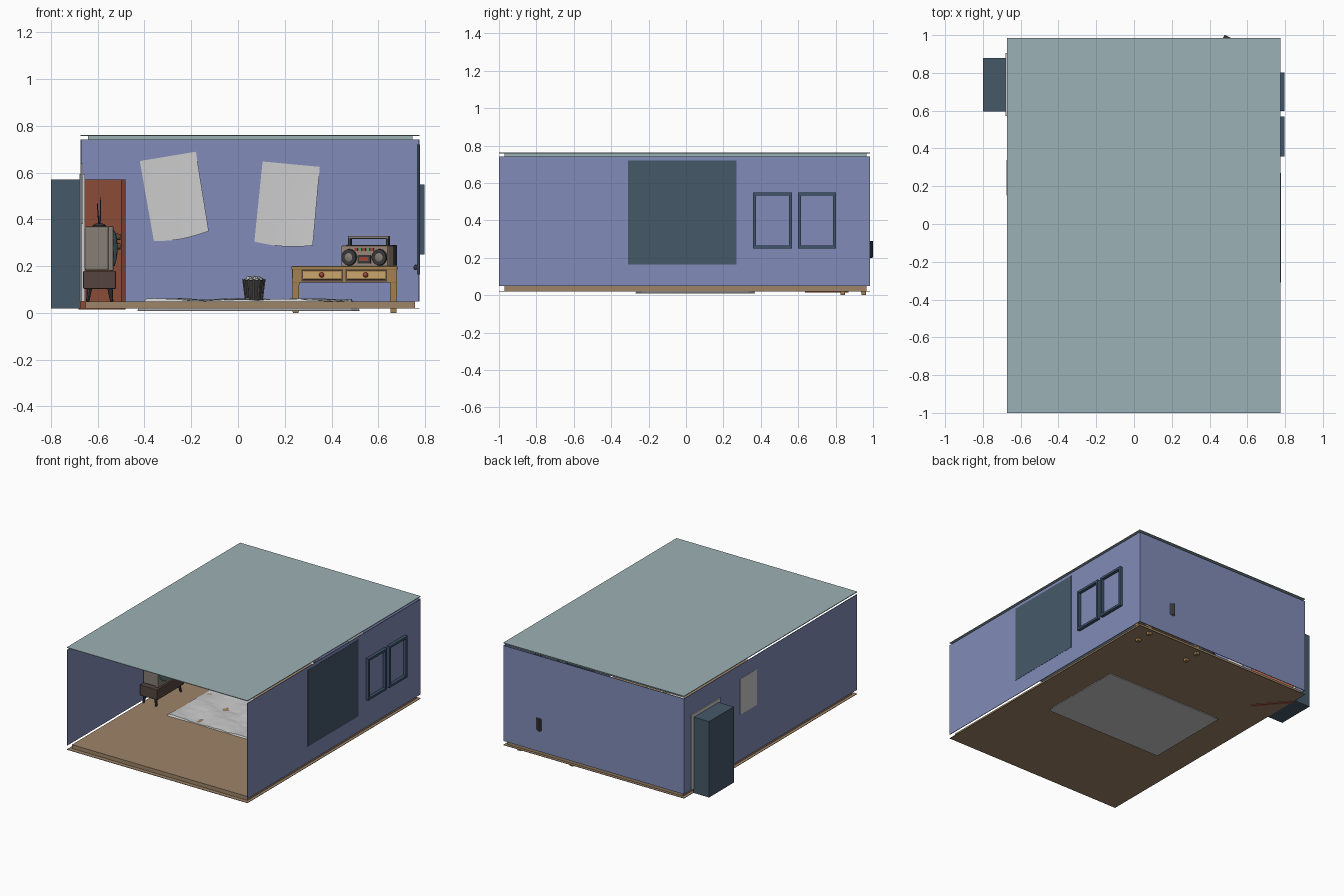
import bpy, bmesh, math, random
from mathutils import Vector, Matrix

if "Cube" in bpy.data.objects:
    bpy.data.objects.remove(bpy.data.objects["Cube"])
random.seed(4)
MATS = {}
PAL = dict(wall=(.22, .26, .48), ceiling=(.33, .44, .46), floor=(.34, .23, .14), hall=(.06, .10, .14),
           door=(.33, .09, .05), wood=(.36, .22, .08), pale=(.60, .38, .15), dark=(.04, .04, .045),
           brown=(.09, .06, .05), tv=(.24, .21, .18), screen=(.12, .22, .23), red=(.35, .06, .04),
           green=(.1, .35, .15), box=(.33, .24, .19), white=(.65, .65, .65), frame=(.05, .09, .15))


def finish(name, bm, col=None, M=None, bevel=0, smooth=False):
    if M:
        bm.transform(M)
    bmesh.ops.recalc_face_normals(bm, faces=bm.faces)
    me = bpy.data.meshes.new(name)
    bm.to_mesh(me)
    bm.free()
    ob = bpy.data.objects.new(name, me)
    bpy.context.collection.objects.link(ob)
    if col:
        if col not in MATS:
            MATS[col] = bpy.data.materials.new(col)
            MATS[col].diffuse_color = (*PAL[col], 1)
        me.materials.append(MATS[col])
    if bevel:
        b = ob.modifiers.new("bevel", 'BEVEL')
        b.width, b.segments = bevel, 2
    if smooth:
        bpy.context.view_layer.objects.active = ob
        ob.select_set(True)
        bpy.ops.object.shade_smooth_by_angle()
        ob.select_set(False)
    return ob


def box(name, lo, hi, col=None, M=None, bevel=0):
    lo, hi = Vector(lo), Vector(hi)
    bm = bmesh.new()
    bmesh.ops.create_cube(bm, size=1)
    for v in bm.verts:
        v.co = Vector([(lo[i] + hi[i]) / 2 + v.co[i] * (hi[i] - lo[i]) for i in range(3)])
    return finish(name, bm, col, M, bevel)


def rod(name, a, b, r1, r2, col=None, n=12, M=None, spin=0):
    a, b = Vector(a), Vector(b)
    bm = bmesh.new()
    bmesh.ops.create_cone(bm, cap_ends=True, segments=n, radius1=r1, radius2=r2, depth=(b - a).length)
    T = Matrix.Translation((a + b) / 2) @ (b - a).to_track_quat('Z', 'Y').to_matrix().to_4x4() @ Matrix.Rotation(spin, 4, 'Z')
    return finish(name, bm, col, (M @ T) if M else T, 0, n > 6)


def ball(name, c, s, col=None, M=None, n=12, jitter=0):
    bm = bmesh.new()
    bmesh.ops.create_uvsphere(bm, u_segments=n, v_segments=n // 2 + 1, radius=1)
    for v in bm.verts:
        k = 1 + random.uniform(-jitter, jitter)
        v.co = Vector([c[i] + v.co[i] * s[i] * k for i in range(3)])
    return finish(name, bm, col, M, 0, not jitter)


# room shell
X0, X1, Y0, Y1 = -.673, .776, -1, .985
box("floor_underside", (X0, Y0, .019), (X1, Y1, .022), 'floor')
box("floor_slab", (-.652, -.97, .02), (.756, .965, .05), 'floor')
box("ceiling_top", (X0, Y0, .757), (X1, Y1, .762), 'ceiling')
box("ceiling_slab", (-.642, -.97, .74), (.746, .965, .758), 'ceiling')
box("back_wall", (X0, Y1 - .004, .05), (X1, Y1, .742), 'wall')
box("right_wall", (X1 - .004, Y0, .05), (X1, Y1, .742), 'wall')
for n, ya, yb, z in (("front", Y0, .6, .05), ("back", .878, Y1, .05), ("over_door", .6, .878, .57)):
    box("left_wall_" + n, (X0, ya, z), (X0 + .004, yb, .742), 'wall')

# hallway alcove behind the door
box("hall_end", (-.8, .595, .02), (-.796, .878, .57), 'hall')
box("hall_side_near", (-.8, .595, .02), (X0, .599, .57), 'hall')
box("hall_side_far", (-.8, .874, .02), (X0, .878, .57), 'hall')
box("hall_roof", (-.8, .595, .566), (X0, .878, .57), 'hall')
box("hall_floor", (-.8, .595, .02), (X0, .878, .024), 'hall')

# door trim and open door
for n, a, b in (("near", (.572, .05), (.597, .595)), ("far", (.88, .05), (.905, .595)), ("head", (.572, .57), (.905, .595))):
    box("door_trim_" + n, (-.679, a[0], a[1]), (-.655, b[0], b[1]))
D = Matrix.Translation((-.665, .868, 0)) @ Matrix.Rotation(math.radians(-50), 4, 'Z')
box("door", (0, -.022, .015), (.285, .0, .57), 'door', D)
ball("door_knob", (.26, -.034, .29), (.012, .012, .012), 'pale', D)

# window frames on the right wall
for i, (a, b) in enumerate(((.357, .568), (.598, .803))):
    for n, p, q in (("bottom", (a, .25), (b, .266)), ("top", (a, .534), (b, .55)),
                    ("left", (a, .25), (a + .016, .55)), ("right", (b - .016, .25), (b, .55))):
        box(f"window_{i}_{n}", (.766, *p), (.798, *q), 'frame')

# wall panel with knob on the right, small sheet on the left
box("closet_panel", (.765, -.31, .165), (.7775, .27, .72), 'hall')
ball("closet_knob", (.76, .2, .195), (.009, .009, .012), 'dark')
box("left_wall_sheet", (-.6745, .15, .38), (-.664, .34, .64), 'white')


# crooked curled posters on the back wall
def poster(name, c):
    bm = bmesh.new()
    N = 6
    g = []
    for j in range(N + 1):
        for i in range(N + 1):
            u, v = i / N, j / N
            p = (Vector(c[0]).lerp(Vector(c[1]), u)).lerp(Vector(c[3]).lerp(Vector(c[2]), u), v)
            sag = .012 * math.sin(u * math.pi) * v
            g.append(bm.verts.new((p.x, .976 - .012 * v * u * u, p.y - sag)))
    for j in range(N):
        for i in range(N):
            k = j * (N + 1) + i
            bm.faces.new((g[k], g[k + 1], g[k + N + 2], g[k + N + 1]))
    finish(name, bm, 'white', None, 0, True)


poster("poster_left", ((-.42, .65), (-.18, .69), (-.125, .35), (-.36, .307)))
poster("poster_right", ((.105, .648), (.35, .625), (.32, .288), (.07, .305)))

# mattress with a wrinkled top
bm = bmesh.new()
bmesh.ops.create_grid(bm, x_segments=26, y_segments=18, size=.5)
for v in bm.verts:
    e = min(.5 - abs(v.co.x), .5 - abs(v.co.y))
    x, y = v.co.x * .95 + .045, v.co.y * .64 + .05
    z = .012 if e < .001 else .056 + .006 * math.sin(17 * x + 9 * y) * math.sin(13 * y - 5 * x) + random.uniform(-.002, .002)
    v.co = (x, y, z)
finish("mattress_sheet", bm, 'white')
box("mattress_base", (-.43, -.27, .009), (.52, .37, .013), 'white')

# side table
for i, x in enumerate((.247, .665)):
    for j, y in enumerate((.838, .95)):
        rod(f"table_leg_{i}{j}", (x, y, 0), (x, y, .15), .018, .022, 'wood', 4, None, math.pi / 4)
box("table_body", (.232, .822, .13), (.68, .965, .19), 'wood', None, .003)
box("table_top", (.228, .815, .185), (.682, .967, .2), 'wood', None, .004)
for i, x in enumerate((.278, .466)):
    box(f"drawer_rim_{i}", (x - .006, .817, .134), (x + .171, .83, .186), 'brown')
    box(f"drawer_front_{i}", (x, .812, .144), (x + .165, .83, .181), 'pale', None, .003)
    ball(f"drawer_knob_{i}", (x + .08, .805, .163), (.011, .011, .011), 'red')

# portable stereo, turned on the table
S = Matrix.Translation((.56, .91, .2)) @ Matrix.Rotation(math.radians(-26), 4, 'Z')
box("stereo_body", (-.111, -.043, 0), (.111, .045, .088), 'box', S, .004)
box("stereo_back", (-.113, .005, .002), (.113, .047, .09), 'dark', S, .003)
for s in (-1, 1):
    x = s * .072
    rod(f"speaker_ring_{s}", (x, -.04, .038), (x, -.052, .038), .036, .034, 'dark', 20, S)
    rod(f"speaker_cone_{s}", (x, -.05, .038), (x, -.055, .038), .022, .012, 'tv', 20, S)
    box(f"stereo_handle_post_{s}", (s * .09 - .006, -.006, .08), (s * .09 + .006, .008, .13), 'dark', S)
box("stereo_handle_grip", (-.096, -.007, .117), (.096, .009, .13), 'tv', S, .003)
box("tape_deck", (-.03, -.048, .012), (.03, -.04, .048), 'dark', S)
box("tape_window", (-.022, -.051, .022), (.022, -.04, .04), 'red', S)
for i in range(5):
    box(f"stereo_button_{i}", (-.045 + i * .019, -.047, .066), (-.031 + i * .019, -.04, .078), ('red', 'green')[i % 2], S)

# television on a small stand
yc = -.025
box("tv_stand", (-.662, yc - .155, .103), (-.522, yc + .155, .18), 'brown', None, .004)
for i, x in enumerate((-.635, -.548)):
    for j, s in enumerate((-1, 1)):
        y = yc + s * .13
        rod(f"stand_leg_{i}{j}", (x + (.008 if i else -.008), y + s * .012, .05), (x, y, .11), .007, .012, 'dark', 8)
box("tv_case", (-.657, yc - .125, .182), (-.55, yc + .125, .37), 'tv', None, .008)
box("tv_bezel", (-.555, yc - .13, .18), (-.533, yc + .13, .372), 'tv', None, .004)
ball("tv_screen", (-.537, yc - .025, .277), (.022, .092, .08), 'screen', None, 20)
for i, z in enumerate((.325, .285)):
    rod(f"tv_dial_{i}", (-.54, yc + .098, z), (-.503, yc + .098, z), .016, .013, 'brown')
box("tv_speaker", (-.54, yc + .078, .2), (-.527, yc + .118, .255), 'dark')
ball("antenna_base", (-.593, yc, .37), (.03, .03, .014), 'dark')
rod("antenna_near", (-.595, yc, .375), (-.602, yc - .09, .47), .003, .002, 'dark', 6)
rod("antenna_far", (-.59, yc, .375), (-.587, yc + .08, .495), .003, .002, 'dark', 6)

# waste bin with crumpled paper
cx, cy = .068, .86
rod("bin", (cx, cy, .05), (cx, cy, .14), .034, .046, 'dark', 12)
for i in range(12):
    t = i * math.tau / 12
    c, s = math.cos(t), math.sin(t)
    rod(f"bin_rib_{i}", (cx + .035 * c, cy + .035 * s, .05), (cx + .047 * c, cy + .047 * s, .145), .003, .003, 'tv', 4)
for i in range(6):
    t = i * math.tau / 5
    r = .024 if i < 5 else 0
    ball(f"paper_{i}", (cx + r * math.cos(t), cy + r * math.sin(t), .142), (.016, .016, .015), 'white', None, 8, .2)

for m in bpy.data.materials:
    if m.users and not m.is_grease_pencil:
        m.use_nodes = True
        m.node_tree.nodes["Principled BSDF"].inputs["Base Color"].default_value = m.diffuse_color
